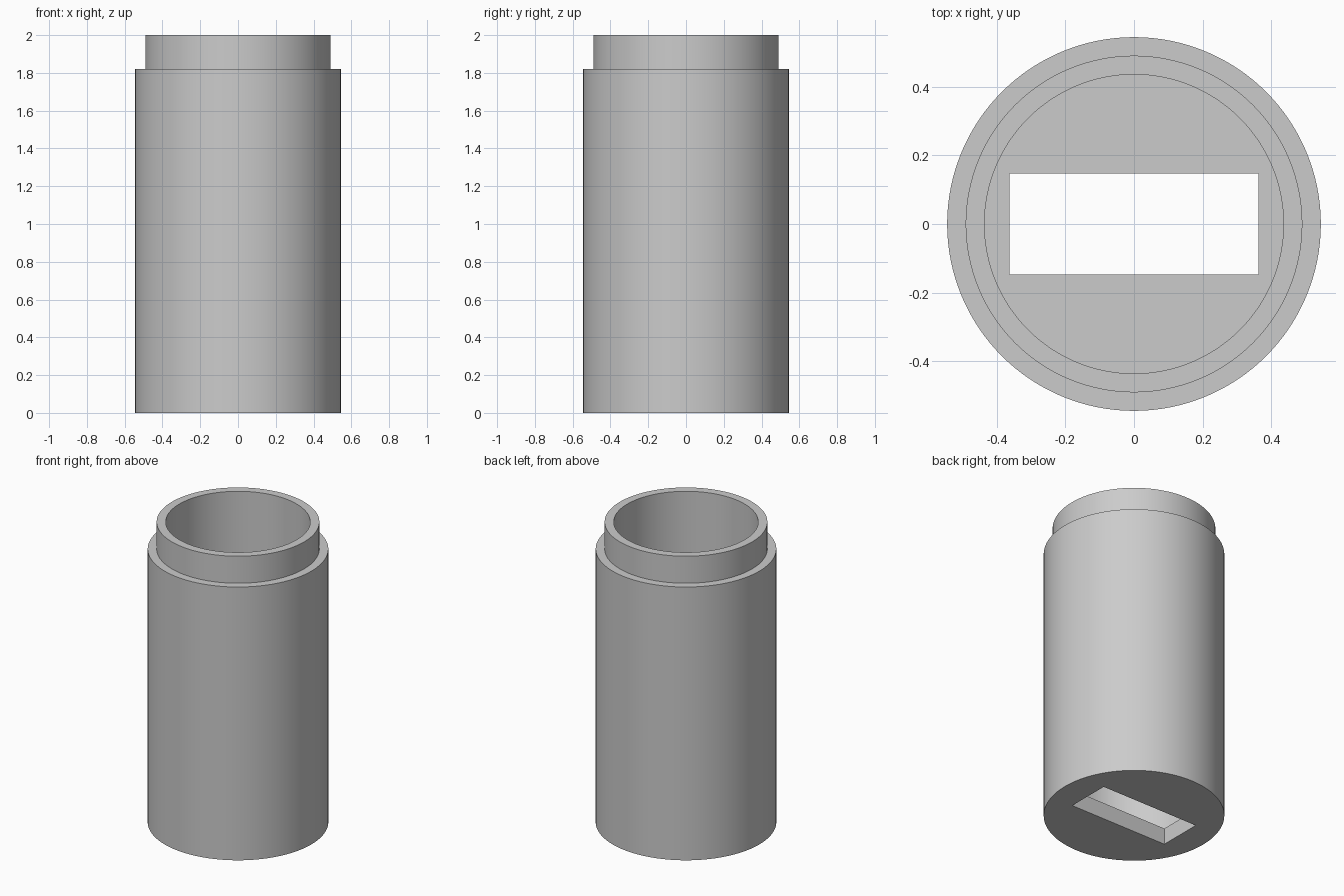
import bpy
import bmesh
import math

cube = bpy.data.objects.get("Cube")
if cube:
    bpy.data.objects.remove(cube, do_unlink=True)

OUTER, NECK, INNER = 0.545, 0.491, 0.436
HEIGHT, SHOULDER, FLOOR = 2.0, 1.82, 0.109
SLOT_X, SLOT_Y = 0.725, 0.295
SEGMENTS = 128

grey = bpy.data.materials.new("plain grey")
grey.use_nodes = True
colour = (0.6, 0.6, 0.6, 1.0)
grey.diffuse_color = colour
grey.node_tree.nodes["Principled BSDF"].inputs["Base Color"].default_value = colour


def add_object(name, bm):
    bmesh.ops.recalc_face_normals(bm, faces=bm.faces)
    mesh = bpy.data.meshes.new(name)
    bm.to_mesh(mesh)
    bm.free()
    mesh.materials.append(grey)
    obj = bpy.data.objects.new(name, mesh)
    bpy.context.collection.objects.link(obj)
    return obj


# Lathed shell: outer wall, shoulder, neck, rim and bore
profile = [(OUTER, 0), (OUTER, SHOULDER), (NECK, SHOULDER),
           (NECK, HEIGHT), (INNER, HEIGHT), (INNER, FLOOR)]
bm = bmesh.new()
verts = [bm.verts.new((r, 0, z)) for r, z in profile]
edges = [bm.edges.new(pair) for pair in zip(verts, verts[1:])]
bmesh.ops.spin(bm, geom=verts + edges, cent=(0, 0, 0), axis=(0, 0, 1),
               angle=math.tau, steps=SEGMENTS, use_duplicate=False)
bmesh.ops.remove_doubles(bm, verts=bm.verts, dist=1e-5)
# Close the underside and the inside floor
bmesh.ops.holes_fill(bm, edges=[e for e in bm.edges if e.is_boundary], sides=0)
canister = add_object("canister_body", bm)

# Rectangular slot through the floor
bm = bmesh.new()
bmesh.ops.create_cube(bm, size=1)
bmesh.ops.scale(bm, vec=(SLOT_X, SLOT_Y, 4 * FLOOR), verts=bm.verts)
cutter = add_object("slot_cutter", bm)
cutter.hide_render = True

cut = canister.modifiers.new("floor_slot", 'BOOLEAN')
cut.operation = 'DIFFERENCE'
cut.solver = 'EXACT'
cut.object = cutter

bpy.ops.object.select_all(action='DESELECT')
canister.select_set(True)
bpy.context.view_layer.objects.active = canister
bpy.ops.object.modifier_apply(modifier=cut.name)
bpy.data.objects.remove(cutter, do_unlink=True)

# Smooth round walls with crisp rims
bpy.ops.object.shade_smooth_by_angle(angle=math.radians(30))
